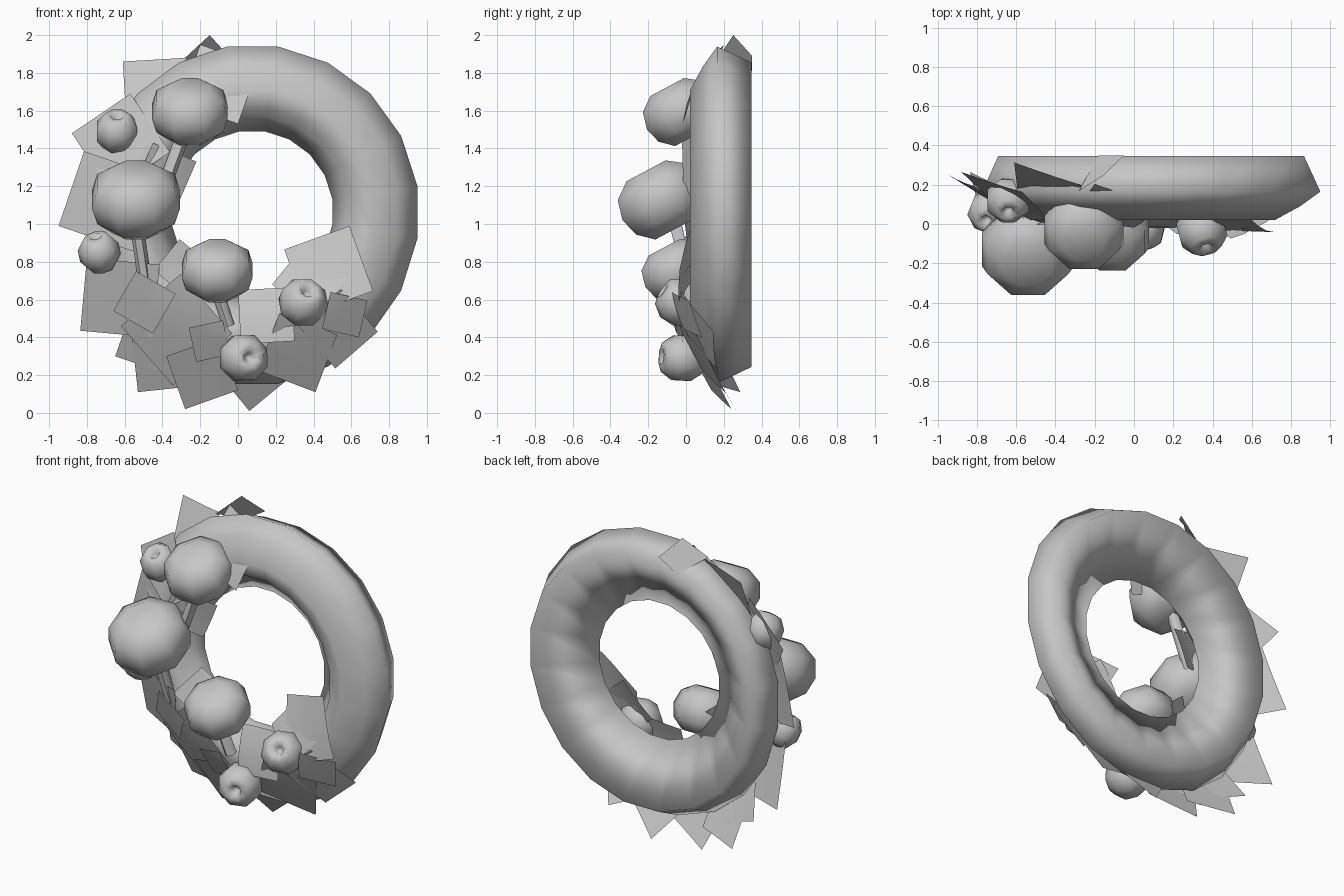
import bpy, math
from mathutils import Vector

if "Cube" in bpy.data.objects:
    bpy.data.objects.remove(bpy.data.objects["Cube"])

grey = bpy.data.materials.new("plain_grey")
grey.diffuse_color = (0.57, 0.57, 0.57, 1)
grey.use_nodes = True
grey.node_tree.nodes["Principled BSDF"].inputs["Base Color"].default_value = grey.diffuse_color
CX, CZ = 0.075, 1.065          # ring centre


def make(name, verts, faces, angle=180):
    mesh = bpy.data.meshes.new(name)
    mesh.from_pydata(verts, [], faces)
    mesh.materials.append(grey)
    ob = bpy.data.objects.new(name, mesh)
    bpy.context.collection.objects.link(ob)
    bpy.ops.object.select_all(action='DESELECT')
    ob.select_set(True)
    bpy.context.view_layer.objects.active = ob
    bpy.ops.object.mode_set(mode='EDIT')
    bpy.ops.mesh.select_all(action='SELECT')
    bpy.ops.mesh.remove_doubles(threshold=0.0005)
    bpy.ops.mesh.normals_make_consistent(inside=False)
    bpy.ops.object.mode_set(mode='OBJECT')
    bpy.ops.object.shade_smooth_by_angle(angle=math.radians(angle))
    return ob


def revolve(name, profile, segs, centre, axis, closed=False, angle=180):
    """Turn (radius, height) points around an axis."""
    rot = Vector(axis).to_track_quat('Z', 'Y').to_matrix()
    n = len(profile)
    verts, faces = [], []
    for i in range(segs):
        a = math.tau * (i + 0.5) / segs
        for r, h in profile:
            verts.append(Vector(centre) + rot @ Vector((r * math.cos(a), r * math.sin(a), h)))
    for i in range(segs):
        j = (i + 1) % segs
        for k in range(n if closed else n - 1):
            m = (k + 1) % n
            faces.append((i * n + k, j * n + k, j * n + m, i * n + m))
    return make(name, verts, faces, angle)


# wreath ring: rounded front, back sloping in like a funnel to a thin inner lip
ring = revolve("wreath_ring", [(0.80, -0.347), (0.885, -0.165), (0.78, -0.09), (0.65, -0.02),
                               (0.55, -0.05), (0.51, -0.12), (0.43, -0.165)],
               20, (CX, 0, CZ), (0, -1, 0), closed=True)
# slightly longer below, slightly slimmer on the left
for v in ring.data.vertices:
    if v.co.z < CZ:
        v.co.z = CZ + (v.co.z - CZ) * 1.04
    if v.co.x < CX and math.hypot(v.co.x - CX, v.co.z - CZ) > 0.7:
        v.co.x = CX + (v.co.x - CX) * 0.97


# leaves: square cards draped over the ring, two opposite corners (x, z) and a depth shift
def drape(p):
    d = math.hypot(p.x - CX, p.y - CZ) - 0.65
    return 0.62 * d if d > 0 else 1.5 * d * d


leaves = [
    (-0.61, 1.86, -0.25, 1.54, 0.07), (-0.20, 1.95, 0.00, 1.53, 0.04),
    (-0.88, 1.48, -0.36, 1.38, 0.03), (-0.95, 0.99, -0.42, 1.25, 0.03),
    (-0.45, 1.43, -0.32, 1.10, 0.02), (-0.65, 0.30, -0.32, 0.46, 0),
    (-0.53, 0.11, -0.28, 0.42, 0), (-0.28, 0.02, -0.10, 0.40, -0.03),
    (0.06, 0.01, 0.10, 0.42, 0.03), (-0.31, 0.92, -0.28, 0.62, 0),
    (0.00, 0.65, 0.30, 0.38, 0), (0.36, 0.90, 0.40, 0.50, 0),
    (0.59, 0.99, 0.37, 0.52, 0), (0.74, 0.43, 0.32, 0.46, 0),
    (0.41, 0.11, 0.22, 0.53, 0), (-0.80, 0.82, -0.45, 0.40, 0),
    (-0.62, 0.46, -0.03, 0.42, -0.01), (-0.54, 0.75, -0.45, 0.42, -0.03),
    (-0.26, 0.45, -0.04, 0.31, -0.03), (0.49, 0.64, 0.64, 0.40, -0.03)]
N = 3
for i, (x1, z1, x2, z2, shift) in enumerate(leaves):
    c = Vector(((x1 + x2) / 2, (z1 + z2) / 2))
    h = Vector((x2 - x1, z2 - z1)) / 2
    p = Vector((-h.y, h.x))
    u, v = h + p, h - p
    out = (c - Vector((CX, CZ))).normalized()
    slope = (drape(c + out * 0.05) - drape(c - out * 0.05)) / 0.1
    verts, faces = [], []
    for a in range(N + 1):
        for b in range(N + 1):
            q = c + u * (a / N - 0.5) + v * (b / N - 0.5)
            flat = drape(c) + slope * (q - c).dot(out)
            verts.append((q.x, 0.65 * flat + 0.35 * drape(q) + shift - 0.004 - 0.001 * i, q.y))
    for a in range(N):
        for b in range(N):
            k = a * (N + 1) + b
            faces.append((k, k + 1, k + N + 2, k + N + 1))
    make(f"leaf_{i + 1}", verts, faces)

# leaf wrapped over the top rim
make("rim_leaf", [(-0.15, 0.25, 2.0), (-0.28, 0.17, 1.88), (-0.18, 0.35, 1.81), (-0.05, 0.35, 1.89)],
     [(0, 1, 2, 3)])

# large flattened fruits
fruit = [(0, -0.60), (0.55, -0.68), (0.88, -0.40), (1, 0), (0.88, 0.42), (0.5, 0.68), (0, 0.66)]
for name, c, s in [("upper_fruit", (-0.255, -0.03, 1.595), 0.217),
                   ("middle_fruit", (-0.54, -0.13, 1.13), 0.253),
                   ("lower_fruit", (-0.11, -0.05, 0.755), 0.203)]:
    revolve(name, [(r * s, h * s) for r, h in fruit], 8, c, (0, -0.47, 0.88))

# small berries with a dimple
berry = [(0, -0.95), (0.6, -0.8), (0.95, -0.3), (0.95, 0.3), (0.62, 0.78), (0.3, 0.86), (0.16, 0.55), (0, 0.45)]
for i, (c, s, axis) in enumerate([((-0.64, 0.12, 1.49), 0.12, (0, -0.6, 0.8)),
                                  ((-0.735, 0.06, 0.85), 0.115, (-0.2, -0.5, 0.9)),
                                  ((0.345, -0.03, 0.585), 0.135, (0.2, -0.75, 0.5)),
                                  ((0.03, -0.02, 0.29), 0.135, (0.3, -0.9, 0.05))]):
    revolve(f"berry_{i + 1}", [(r * s, h * s) for r, h in berry], 8, c, axis)

# stems running from the fruits into the leaves
for name, a, b in [("upper_stem", (-0.28, 0.01, 1.50), (-0.42, 0.02, 1.12)),
                   ("middle_stem", (-0.54, -0.06, 1.02), (-0.49, 0.02, 0.68)),
                   ("lower_stem", (-0.12, -0.03, 0.68), (-0.05, 0.0, 0.46))]:
    a, b = Vector(a), Vector(b)
    L = (b - a).length
    revolve(name, [(0, 0), (0.036, 0), (0.036, L), (0, L)], 6, a, b - a, angle=60)
